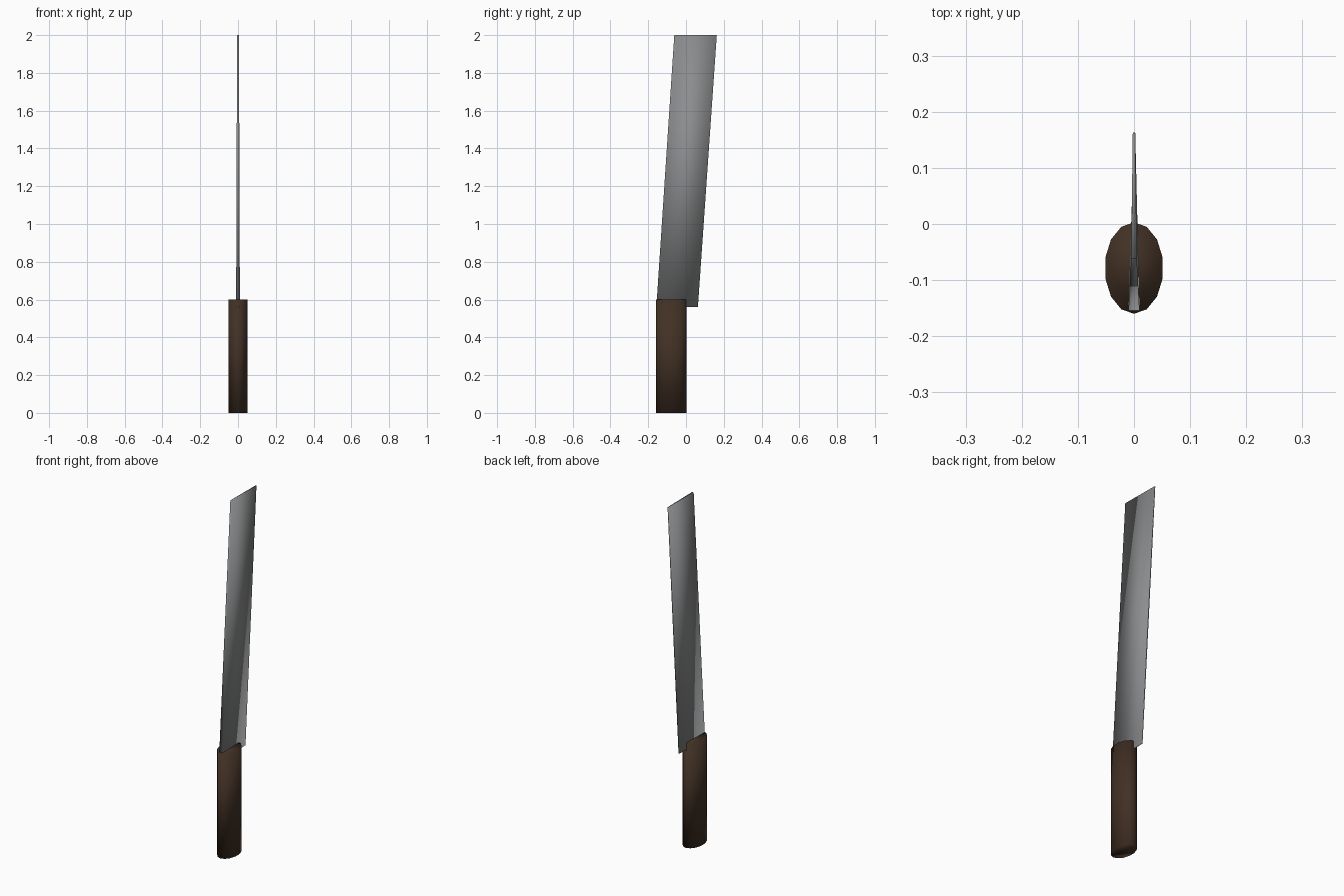
import bpy
import bmesh
from math import sin, cos, tau


def material(name, rgb):
    mat = bpy.data.materials.new(name)
    mat.use_nodes = True
    colour = (*rgb, 1.0)
    mat.diffuse_color = colour
    mat.node_tree.nodes["Principled BSDF"].inputs["Base Color"].default_value = colour
    return mat


def loft(name, lower, upper, mat):
    """Join two matching closed rings into a capped, smooth-shaded solid."""
    bm = bmesh.new()
    a = [bm.verts.new(p) for p in lower]
    b = [bm.verts.new(p) for p in upper]
    n = len(a)
    bm.faces.new(a)
    bm.faces.new(b)
    for i in range(n):
        j = (i + 1) % n
        bm.faces.new((a[i], a[j], b[j], b[i]))
    bmesh.ops.recalc_face_normals(bm, faces=bm.faces)
    for face in bm.faces:
        face.smooth = True
    mesh = bpy.data.meshes.new(name)
    bm.to_mesh(mesh)
    bm.free()
    mesh.materials.append(mat)
    obj = bpy.data.objects.new(name, mesh)
    bpy.context.collection.objects.link(obj)
    return obj


def oval(z, sides=14, rx=0.0525, ry=0.0815, cy=-0.0785):
    return [(rx * sin(tau * i / sides), cy + ry * cos(tau * i / sides), z)
            for i in range(sides)]


def blade_section(z, spine_y, edge_y, spine_half, edge_half):
    return [(-spine_half, spine_y, z), (spine_half, spine_y, z),
            (edge_half, edge_y, z), (-edge_half, edge_y, z)]


cube = bpy.data.objects.get("Cube")
if cube:
    bpy.data.objects.remove(cube, do_unlink=True)

wood = material("dark_wood", (0.054, 0.030, 0.018))
steel = material("grey_steel", (0.26, 0.265, 0.27))

# Oval grip
loft("handle", oval(0.0), oval(0.6), wood)

# Leaning blade, thick at the spine and thinning to the edge and the tip
loft("blade",
     blade_section(0.56, -0.157, 0.063, 0.010, 0.003),
     blade_section(2.0, -0.062, 0.163, 0.005, 0.0022), steel)
